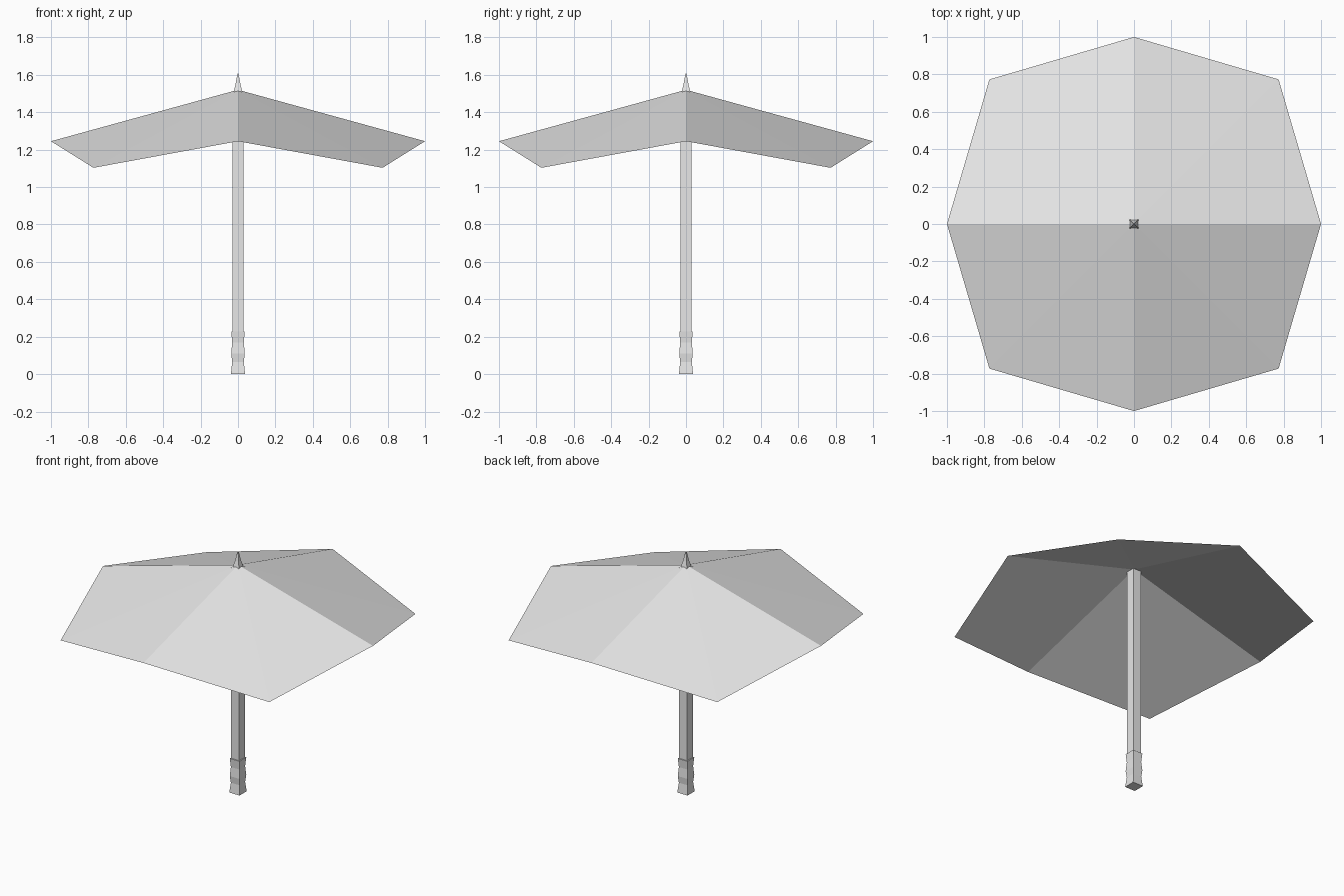
import bpy
import bmesh

if "Cube" in bpy.data.objects:
    bpy.data.objects.remove(bpy.data.objects["Cube"])

grey = bpy.data.materials.new("light_grey")
grey.diffuse_color = (0.8, 0.8, 0.8, 1.0)
grey.use_nodes = True
grey.node_tree.nodes["Principled BSDF"].inputs["Base Color"].default_value = grey.diffuse_color


def finish(name, bm):
    bmesh.ops.recalc_face_normals(bm, faces=bm.faces)
    mesh = bpy.data.meshes.new(name)
    bm.to_mesh(mesh)
    bm.free()
    mesh.materials.append(grey)
    obj = bpy.data.objects.new(name, mesh)
    bpy.context.collection.objects.link(obj)
    return obj


def square_column(name, profile):
    """Stack square rings given as (half width, height) and cap both ends."""
    bm = bmesh.new()
    rings = []
    for h, z in profile:
        rings.append([bm.verts.new((sx * h, sy * h, z))
                      for sx, sy in ((-1, -1), (1, -1), (1, 1), (-1, 1))])
    for low, high in zip(rings, rings[1:]):
        for i in range(4):
            j = (i + 1) % 4
            bm.faces.new((low[i], low[j], high[j], high[i]))
    bm.faces.new(rings[0][::-1])
    bm.faces.new(rings[-1])
    return finish(name, bm)


# Canopy: eight-panel sheet with lower diagonal corners
bm = bmesh.new()
apex = bm.verts.new((0, 0, 1.52))
d = 0.773
rim = []
for x, y in ((1, 0), (d, d), (0, 1), (-d, d), (-1, 0), (-d, -d), (0, -1), (d, -d)):
    rim.append(bm.verts.new((x, y, 1.245 if x * y == 0 else 1.103)))
for i in range(8):
    bm.faces.new((apex, rim[i], rim[(i + 1) % 8]))
bm.normal_update()
if sum(f.normal.z for f in bm.faces) < 0:
    bmesh.ops.reverse_faces(bm, faces=bm.faces)
finish("canopy", bm)

# Pole, reaching up to the underside of the canopy
square_column("pole", [(0.03, 0.2), (0.03, 1.505)])

# Grip with shallow finger waves
square_column("grip", [(0.038, 0.0), (0.031, 0.065), (0.036, 0.11),
                       (0.031, 0.17), (0.036, 0.228)])

# Pointed tip above the canopy
square_column("tip", [(0.025, 1.50), (0.013, 1.55), (0.003, 1.608)])
